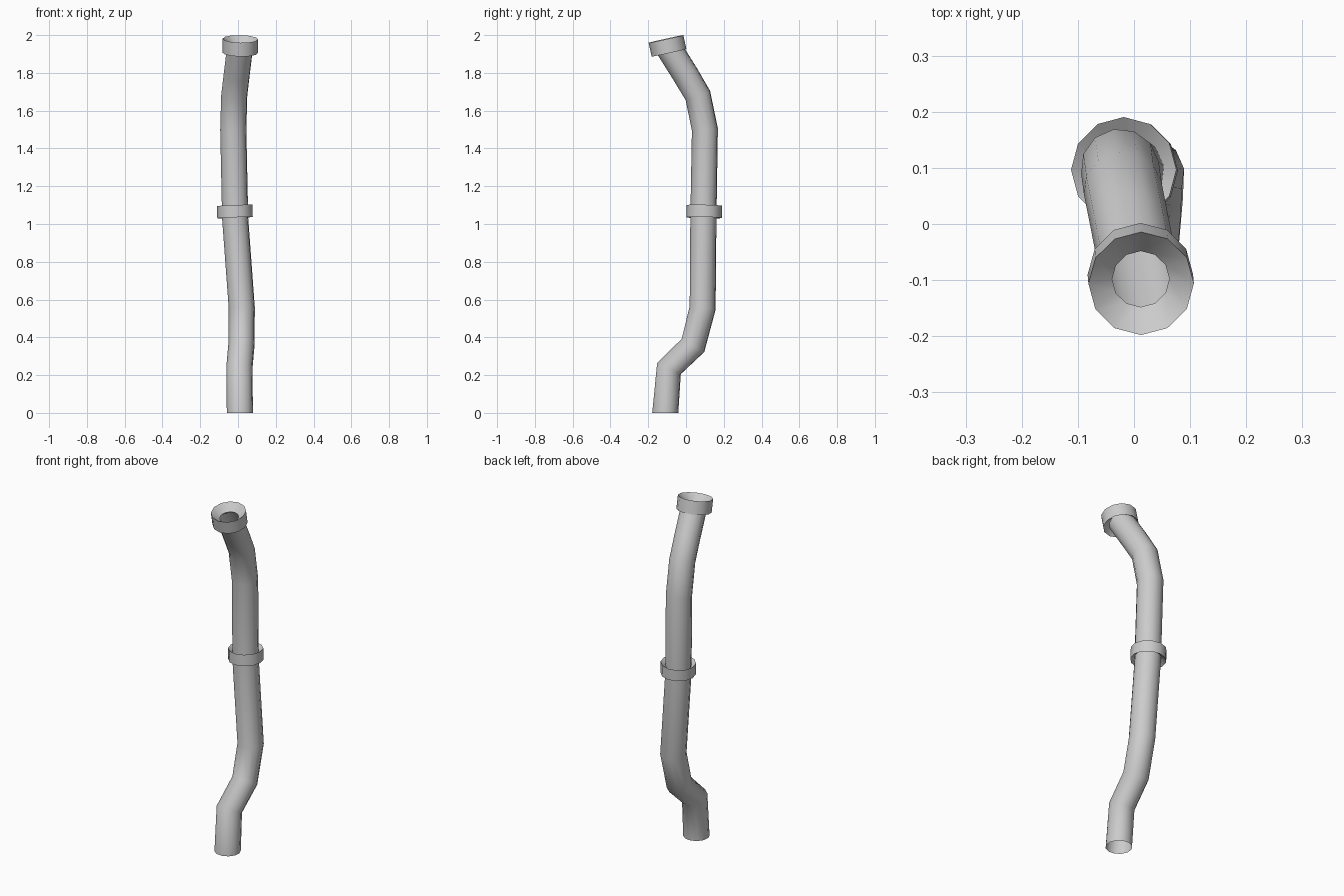
import bpy
from math import cos, sin, pi
from mathutils import Vector

cube = bpy.data.objects.get("Cube")
if cube:
    bpy.data.objects.remove(cube, do_unlink=True)

grey = bpy.data.materials.new("plain_grey")
grey.use_nodes = True
color = (0.6, 0.6, 0.6, 1)
grey.diffuse_color = color
grey.node_tree.nodes["Principled BSDF"].inputs["Base Color"].default_value = color


def select(obj):
    bpy.ops.object.select_all(action='DESELECT')
    obj.select_set(True)
    bpy.context.view_layer.objects.active = obj


# Bent pipe, open at both ends
path = [(0.01, -0.11, 0), (0.007, -0.09, 0.235), (0.018, 0.037, 0.357),
        (0.02, 0.088, 0.555), (-0.015, 0.092, 1.03), (-0.025, 0.1, 1.5),
        (-0.02, 0.063, 1.68), (-0.007, -0.002, 1.79), (0.01, -0.09, 1.93)]
curve = bpy.data.curves.new("pipe", 'CURVE')
curve.dimensions = '3D'
curve.bevel_depth = 0.07
curve.bevel_resolution = 4
curve.use_fill_caps = False
spline = curve.splines.new('POLY')
spline.points.add(len(path) - 1)
for point, co in zip(spline.points, path):
    point.co = (*co, 1)
pipe = bpy.data.objects.new("pipe", curve)
bpy.context.collection.objects.link(pipe)
select(pipe)
bpy.ops.object.convert(target='MESH')
pipe = bpy.context.object
pipe.data.materials.clear()
pipe.data.materials.append(grey)
for v in pipe.data.vertices:  # level the foot on the ground
    if v.co.z < 0.1:
        v.co.z = 0
bpy.ops.object.shade_smooth_by_angle(angle=0.7)


def collar(name, center, axis, height, radius=0.094, hole=0.051, sides=12):
    """Ring with a straight outer wall and faces funnelling in to a narrow hole."""
    profile = [(hole, 0), (radius, -height / 2), (radius, height / 2)]
    verts = [(r * cos(2 * pi * i / sides), r * sin(2 * pi * i / sides), z)
             for i in range(sides) for r, z in profile]
    faces = []
    for i in range(sides):
        a, b = 3 * i, 3 * ((i + 1) % sides)
        for k in range(3):
            n = (k + 1) % 3
            faces.append((a + k, b + k, b + n, a + n))
    mesh = bpy.data.meshes.new(name)
    mesh.from_pydata(verts, [], faces)
    mesh.materials.append(grey)
    obj = bpy.data.objects.new(name, mesh)
    bpy.context.collection.objects.link(obj)
    obj.location = center
    obj.rotation_mode = 'QUATERNION'
    obj.rotation_quaternion = Vector((0, 0, 1)).rotation_difference(Vector(axis))
    select(obj)
    bpy.ops.object.shade_smooth_by_angle(angle=0.7)


# Joint collar and mouth collar
collar("middle_collar", (-0.017, 0.096, 1.066), (-0.04, 0.02, 1), 0.065)
collar("top_collar", (0.012, -0.098, 1.943), (0.02, -0.22, 1), 0.075)
